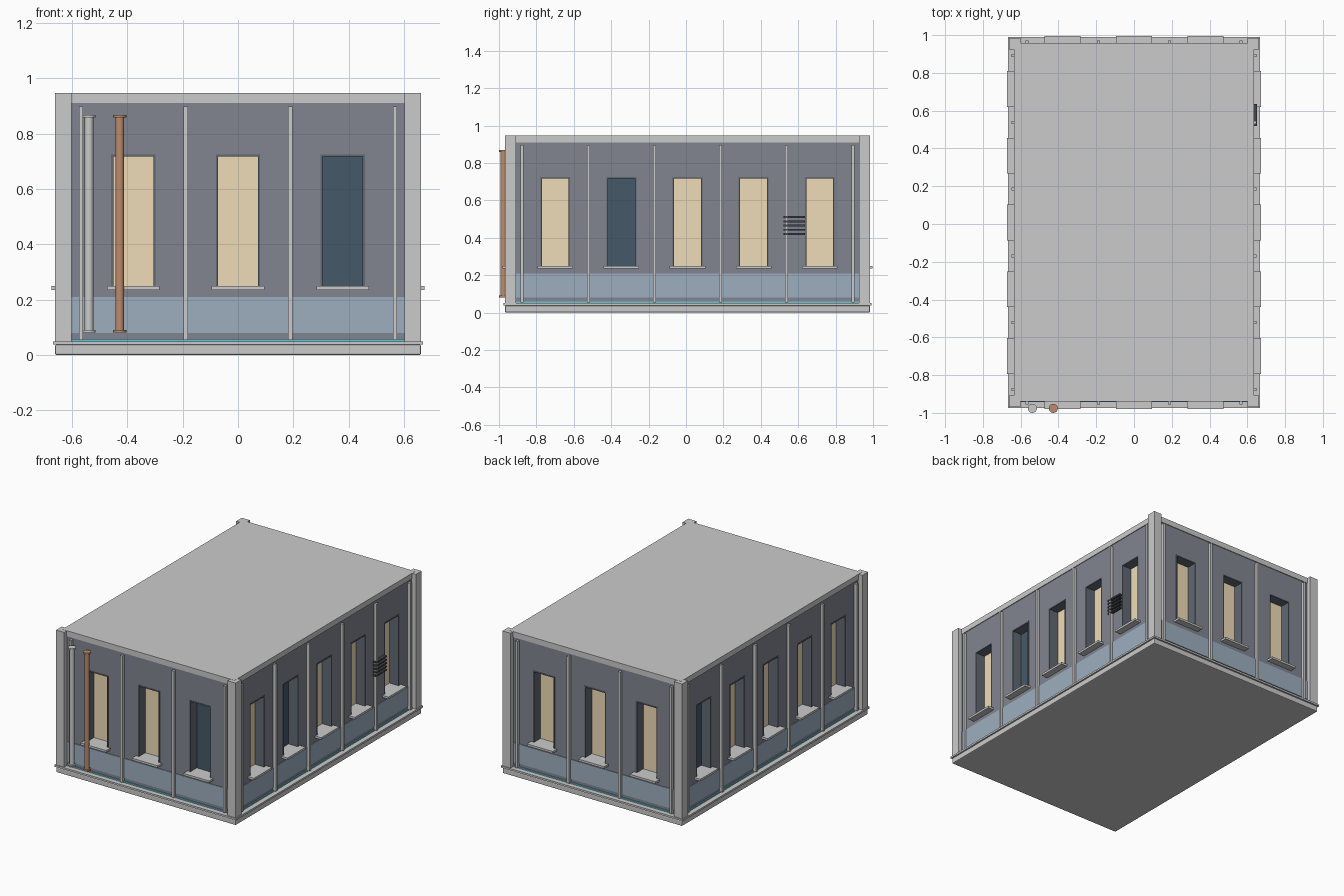
import bpy, bmesh
from math import pi
from mathutils import Matrix, Vector

if "Cube" in bpy.data.objects:
    bpy.data.objects.remove(bpy.data.objects["Cube"])

CY = 0.008              # building centre in y (pipes stick out in front)
HX, HY = 0.661, 0.976   # half size over the corner posts
WALL = -0.032           # wall face relative to the post face


def mat(name, rgb):
    m = bpy.data.materials.new(name)
    m.diffuse_color = (*rgb, 1)
    m.use_nodes = True
    m.node_tree.nodes["Principled BSDF"].inputs["Base Color"].default_value = m.diffuse_color
    return m


M_WALL = mat("wall_slate", (0.22, 0.235, 0.28))
M_BAND = mat("band_blue", (0.34, 0.43, 0.53))
M_WARM = mat("warm_glass", (0.87, 0.72, 0.48))
M_DARK = mat("dark_glass", (0.06, 0.1, 0.14))
M_FRAME = mat("frame_slate", (0.12, 0.14, 0.17))
M_VENT = mat("vent_dark", (0.06, 0.06, 0.075))
M_GLOW = mat("strip_cyan", (0.15, 0.55, 0.68))
M_COPPER = mat("copper", (0.5, 0.26, 0.15))


def boxes(name, items, material=None, matrix=None, bevel=0):
    """One object from boxes given as (x0, x1, y0, y1, z0, z1)."""
    bm = bmesh.new()
    for x0, x1, y0, y1, z0, z1 in items:
        size = Matrix.Diagonal((x1 - x0, y1 - y0, z1 - z0, 1))
        mid = Matrix.Translation(((x0 + x1) / 2, (y0 + y1) / 2, (z0 + z1) / 2))
        bmesh.ops.create_cube(bm, size=1, matrix=mid @ size)
    if matrix:
        bmesh.ops.transform(bm, matrix=matrix, verts=bm.verts)
    me = bpy.data.meshes.new(name)
    bm.to_mesh(me)
    bm.free()
    ob = bpy.data.objects.new(name, me)
    bpy.context.collection.objects.link(ob)
    if material:
        me.materials.append(material)
    if bevel:
        b = ob.modifiers.new("bevel", 'BEVEL')
        b.width, b.segments = bevel, 2
    return ob


def centred(d, z0, z1):
    return (-HX - d, HX + d, CY - HY - d, CY + HY + d, z0, z1)


# base slab, ledge, cornice and roof
boxes("base_slab", [centred(0, 0, 0.038)], bevel=0.006)
boxes("base_ledge", [centred(0.007, 0.038, 0.05)])
boxes("roof_cornice", [centred(-0.027, 0.91, 0.947)])

# corner posts
P = 0.06
boxes("corner_posts", [(x, x + P, y, y + P, 0.05, 0.946)
                       for x in (-HX, HX - P) for y in (CY - HY, CY + HY - P)])

# wall core, windows are cut into it below
walls = boxes("walls", [centred(WALL, 0.05, 0.91)], M_WALL)
cuts = []

W, D, SILL, HEAD, T = 0.08, 0.07, 0.25, 0.725, 0.008


def facade(name, angle, half_len, half_dist, pitch, lit):
    """Fit out one side; local x runs along it, local -y points outward."""
    mx = Matrix.Translation((0, CY, 0)) @ Matrix.Rotation(angle, 4, 'Z')

    def slab(u0, u1, inner, outer, z0, z1):   # offsets measured outward from post face
        return (u0, u1, -half_dist - outer, -half_dist - inner, z0, z1)

    n = len(lit)
    centres = [(i - (n - 1) / 2) * pitch for i in range(n)]
    back = WALL - D
    cuts.append(boxes(name + "_cutter", [slab(c - W, c + W, back, 0.05, SILL - 0.005, HEAD)
                                         for c in centres], None, mx))
    # window reveals, sills and panes
    frames = []
    for c in centres:
        frames += [slab(c + a, c + b, back, WALL + 0.002, SILL, HEAD)
                   for a, b in ((-W, T - W), (W - T, W))]
        frames.append(slab(c - W + T, c + W - T, back, WALL + 0.002, HEAD - T, HEAD))
    boxes(name + "_window_frames", frames, M_FRAME, mx)
    boxes(name + "_sills", [slab(c - 0.095, c + 0.095, back, 0.012, 0.236, SILL)
                            for c in centres], None, mx)
    for m, on in ((M_WARM, True), (M_DARK, False)):
        panes = [slab(c - W + T, c + W - T, back - 0.005, back + 0.004, SILL, HEAD - T)
                 for c, l in zip(centres, lit) if l == on]
        if panes:
            boxes(name + ("_lit_panes" if on else "_dark_panes"), panes, m, mx)
    # ribs between the bays
    r = 0.008
    boxes(name + "_ribs", [slab(u - r, u + r, WALL - 0.005, -0.012, 0.055, 0.897)
                           for u in [(i - n / 2) * pitch for i in range(n + 1)]], None, mx)
    # lower blue band and light strip
    e = half_len - P
    boxes(name + "_lower_band", [slab(-e, e, WALL - 0.005, WALL + 0.004, 0.08, 0.21)],
          M_BAND, mx)
    boxes(name + "_light_strip", [slab(-e, e, WALL - 0.005, WALL + 0.006, 0.05, 0.059)],
          M_GLOW, mx)


facade("front", 0, HX, HY, 0.378, [True, True, False])
facade("right", pi / 2, HY, HX, 0.3535, [True, False, True, True, True])
facade("back", pi, HX, HY, 0.378, [True, True, True])
facade("left", -pi / 2, HY, HX, 0.3535, [False, True, True, True, True])

# cut the window openings
for c in cuts:
    c.hide_render = True
    b = walls.modifiers.new("openings", 'BOOLEAN')
    b.operation, b.solver, b.object = 'DIFFERENCE', 'EXACT', c
    bpy.context.view_layer.objects.active = walls
    bpy.ops.object.modifier_apply(modifier=b.name)
    bpy.data.objects.remove(c)

# vent slats on the right side
boxes("vent_slats", [(HX + WALL - 0.005, HX - 0.01, 0.52, 0.635, z - 0.005, z + 0.005)
                     for z in [0.42 + 0.0225 * i for i in range(5)]], M_VENT)


def pipe(name, x, material=None):
    """Downpipe with a collar at each end."""
    bm = bmesh.new()
    for r, z0, z1 in ((0.016, 0.085, 0.865), (0.024, 0.081, 0.09), (0.024, 0.858, 0.868)):
        bmesh.ops.create_cone(bm, cap_ends=True, segments=20, radius1=r, radius2=r,
                              depth=z1 - z0,
                              matrix=Matrix.Translation(Vector((x, -0.976, (z0 + z1) / 2))))
    for f in bm.faces:
        f.smooth = len(f.verts) == 4
    for e in bm.edges:
        e.smooth = all(f.smooth for f in e.link_faces)
    me = bpy.data.meshes.new(name)
    bm.to_mesh(me)
    bm.free()
    if material:
        me.materials.append(material)
    bpy.context.collection.objects.link(bpy.data.objects.new(name, me))


# front downpipes
pipe("grey_downpipe", -0.538)
pipe("copper_downpipe", -0.427, M_COPPER)
